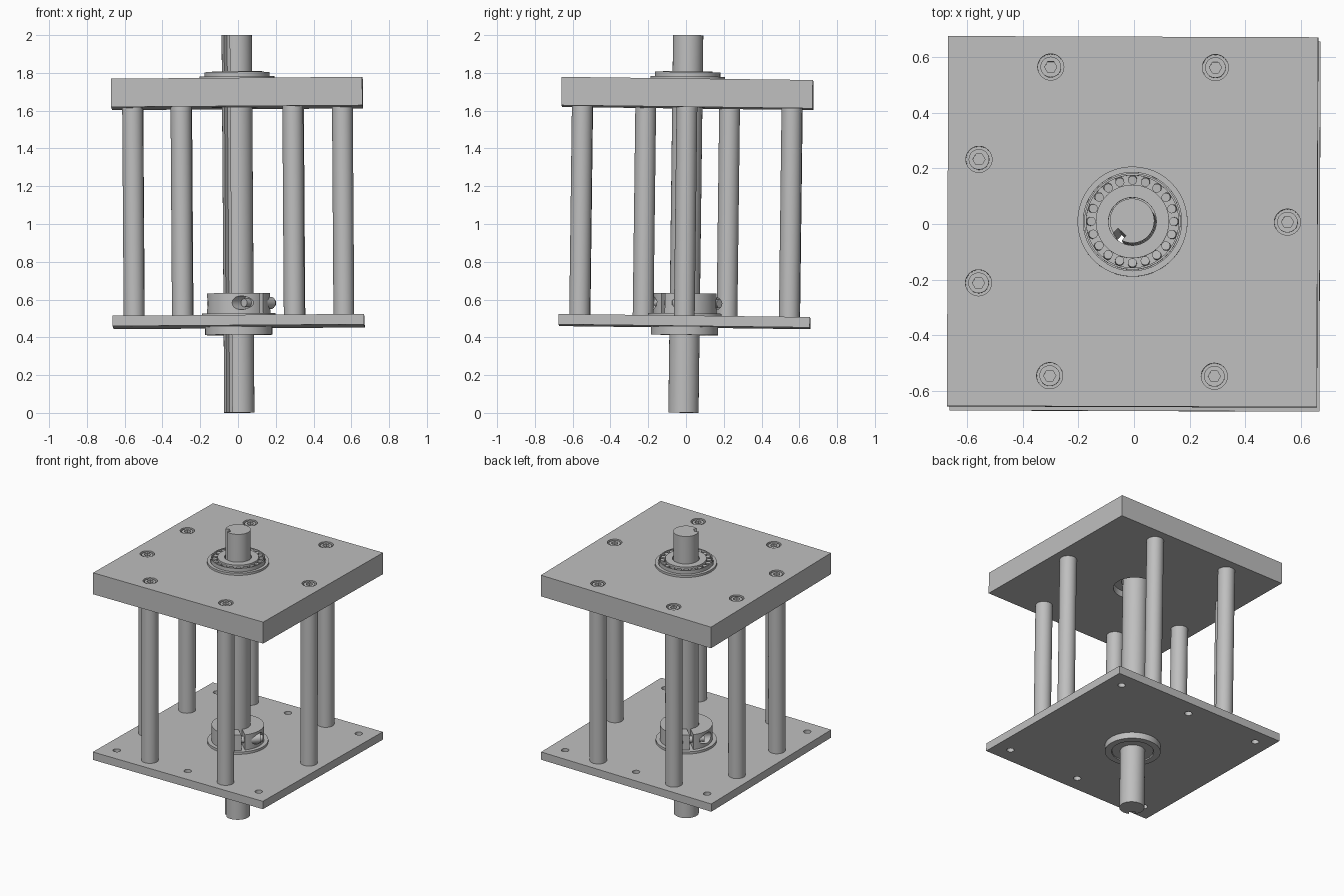
import bpy, bmesh, math
from mathutils import Matrix, Vector

cube = bpy.data.objects.get("Cube")
if cube:
    bpy.data.objects.remove(cube, do_unlink=True)

steel = bpy.data.materials.new("machined grey")
steel.use_nodes = True
GREY = (0.52, 0.52, 0.52, 1)
steel.diffuse_color = GREY
steel.node_tree.nodes["Principled BSDF"].inputs["Base Color"].default_value = GREY

# The whole assembly leans very slightly
LEAN = (Matrix.Translation((0.007, -0.0135, 0.001))
        @ Matrix.Rotation(math.radians(-0.72), 4, 'X')
        @ Matrix.Rotation(math.radians(-0.4), 4, 'Y')
        @ Matrix.Rotation(math.radians(-0.2), 4, 'Z'))


def circle(r, x=0, y=0, n=48):
    return [(x + r * math.cos(2 * math.pi * i / n),
             y + r * math.sin(2 * math.pi * i / n)) for i in range(n)]


def extrude(name, outlines, z0, z1):
    """Solid from flat outlines; outlines inside the first one become holes."""
    curve = bpy.data.curves.new(name, 'CURVE')
    curve.dimensions = '2D'
    curve.fill_mode = 'BOTH'
    curve.extrude = (z1 - z0) / 2
    for outline in outlines:
        spline = curve.splines.new('POLY')
        spline.points.add(len(outline) - 1)
        for p, (x, y) in zip(spline.points, outline):
            p.co = (x, y, 0, 1)
        spline.use_cyclic_u = True
    ob = bpy.data.objects.new(name, curve)
    bpy.context.collection.objects.link(ob)
    activate(ob)
    bpy.ops.object.convert(target='MESH')
    ob = bpy.context.object
    bm = bmesh.new()
    bm.from_mesh(ob.data)
    bmesh.ops.remove_doubles(bm, verts=bm.verts, dist=1e-5)
    bmesh.ops.translate(bm, verts=bm.verts, vec=(0, 0, (z0 + z1) / 2))
    bmesh.ops.recalc_face_normals(bm, faces=bm.faces)
    bm.to_mesh(ob.data)
    bm.free()
    return ob


def activate(ob):
    bpy.ops.object.select_all(action='DESELECT')
    ob.select_set(True)
    bpy.context.view_layer.objects.active = ob


def finish(ob):
    ob.data.materials.clear()
    ob.data.materials.append(steel)
    activate(ob)
    bpy.ops.object.shade_smooth_by_angle(angle=math.radians(35))
    ob.matrix_world = LEAN @ ob.matrix_world
    return ob


def part(name, outlines, z0, z1):
    return finish(extrude(name, outlines, z0, z1))


def rod_between(name, a, b, r, n=32):
    a, b = Vector(a), Vector(b)
    mesh = bpy.data.meshes.new(name)
    bm = bmesh.new()
    turn = (b - a).to_track_quat('Z', 'Y').to_matrix().to_4x4()
    bmesh.ops.create_cone(bm, cap_ends=True, segments=n, radius1=r, radius2=r,
                          depth=(b - a).length,
                          matrix=Matrix.Translation((a + b) / 2) @ turn)
    bm.to_mesh(mesh)
    bm.free()
    ob = bpy.data.objects.new(name, mesh)
    bpy.context.collection.objects.link(ob)
    return ob


H = 0.665
square = [(-H, -H), (H, -H), (H, H), (-H, H)]
pillars = [(sx * 0.296, sy * 0.555) for sx in (-1, 1) for sy in (-1, 1)]
pillars += [(-0.553, 0.222), (-0.553, -0.222), (0.557, 0)]

# Plates: counterbores above the pillars, six mounting holes in the base
part("top_plate", [square, circle(0.14)]
     + [circle(0.047, x, y, 32) for x, y in pillars], 1.615, 1.765)
part("bottom_plate", [square, circle(0.14)]
     + [circle(0.024, x, y, 24) for x in (-0.555, 0, 0.555) for y in (-0.555, 0.555)],
     0.455, 0.51)

# Pillars with hex socket screws
for x, y in pillars:
    part("pillar", [circle(0.055, x, y, 32)], 0.51, 1.615)
    part("screw_seat", [circle(0.0468, x, y, 32)], 1.615, 1.70)
    part("screw_head", [circle(0.037, x, y, 32), circle(0.022, x, y, 6)], 1.70, 1.76)
    part("screw_socket_floor", [circle(0.024, x, y, 16)], 1.69, 1.73)

# Central shaft with a keyway along its length
R, half_key, key_depth, key_angle = 0.08, 0.02, 0.026, math.radians(-132)
gap = math.asin(half_key / R)
arc = [gap + (2 * math.pi - 2 * gap) * i / 48 for i in range(49)]
outline = [(R * math.cos(a), R * math.sin(a)) for a in arc]
outline += [(R - key_depth, -half_key), (R - key_depth, half_key)]
c, s = math.cos(key_angle), math.sin(key_angle)
part("shaft", [[(x * c - y * s, x * s + y * c) for x, y in outline]], 0, 1.999)

# Upper roller bearing
part("upper_bearing_cup", [circle(0.198), circle(0.177)], 1.765, 1.78)
part("upper_bearing_seat", [circle(0.139), circle(0.088)], 1.66, 1.765)
part("upper_bearing_floor", [circle(0.178), circle(0.12)], 1.764, 1.77)
part("upper_bearing_cage", [circle(0.173), circle(0.166)], 1.768, 1.803)
part("upper_bearing_cone", [circle(0.132), circle(0.086)], 1.76, 1.807)
for i in range(20):
    a = 2 * math.pi * i / 20
    foot = (0.151 * math.cos(a), 0.151 * math.sin(a), 1.768)
    tip = (0.148 * math.cos(a), 0.148 * math.sin(a), 1.797)
    finish(rod_between("bearing_roller", foot, tip, 0.016, 16))

# Lower bearing, seen above and below the base
part("lower_bearing_flange", [circle(0.195), circle(0.08)], 0.51, 0.526)
part("lower_bearing_ring", [circle(0.178), circle(0.135)], 0.412, 0.455)
part("lower_bearing_core", [circle(0.132), circle(0.08)], 0.418, 0.51)
part("lower_bearing_seal", [circle(0.136), circle(0.13)], 0.43, 0.455)

# Two-piece clamp collar: split line, with a clamping screw across each split
split = math.radians(-43)
along = Vector((math.cos(split), math.sin(split), 0))
across = Vector((-along.y, along.x, 0))
centre_z = Vector((0, 0, 0.58))
for side in (-1, 1):
    def arc_points(r, half_gap):
        a0 = math.asin(half_gap / r)
        steps = [a0 + (math.pi - 2 * a0) * i / 32 for i in range(33)]
        return [(along * math.cos(a) + across * side * math.sin(a)) * r for a in steps]
    ring = arc_points(0.168, 0.012) + arc_points(0.081, 0.012)[::-1]
    half = extrude("collar_half", [[(p.x, p.y) for p in ring]], 0.526, 0.632)
    for end in (-1, 1):
        mid = along * 0.124 * end + centre_z
        cutter = rod_between("bore_cutter", mid + across * 0.055 * side,
                             mid + across * 0.25 * side, 0.036)
        cutter.hide_render = True
        mod = half.modifiers.new("bore", 'BOOLEAN')
        mod.operation = 'DIFFERENCE'
        mod.solver = 'EXACT'
        mod.object = cutter
        activate(half)
        bpy.ops.object.modifier_apply(modifier=mod.name)
        bpy.data.objects.remove(cutter, do_unlink=True)
    finish(half)
for end in (-1, 1):
    mid = along * 0.124 * end + centre_z
    finish(rod_between("collar_screw", mid - across * 0.09, mid + across * 0.135, 0.022))
    finish(rod_between("collar_screw_head", mid + across * 0.056, mid + across * 0.12, 0.032))
